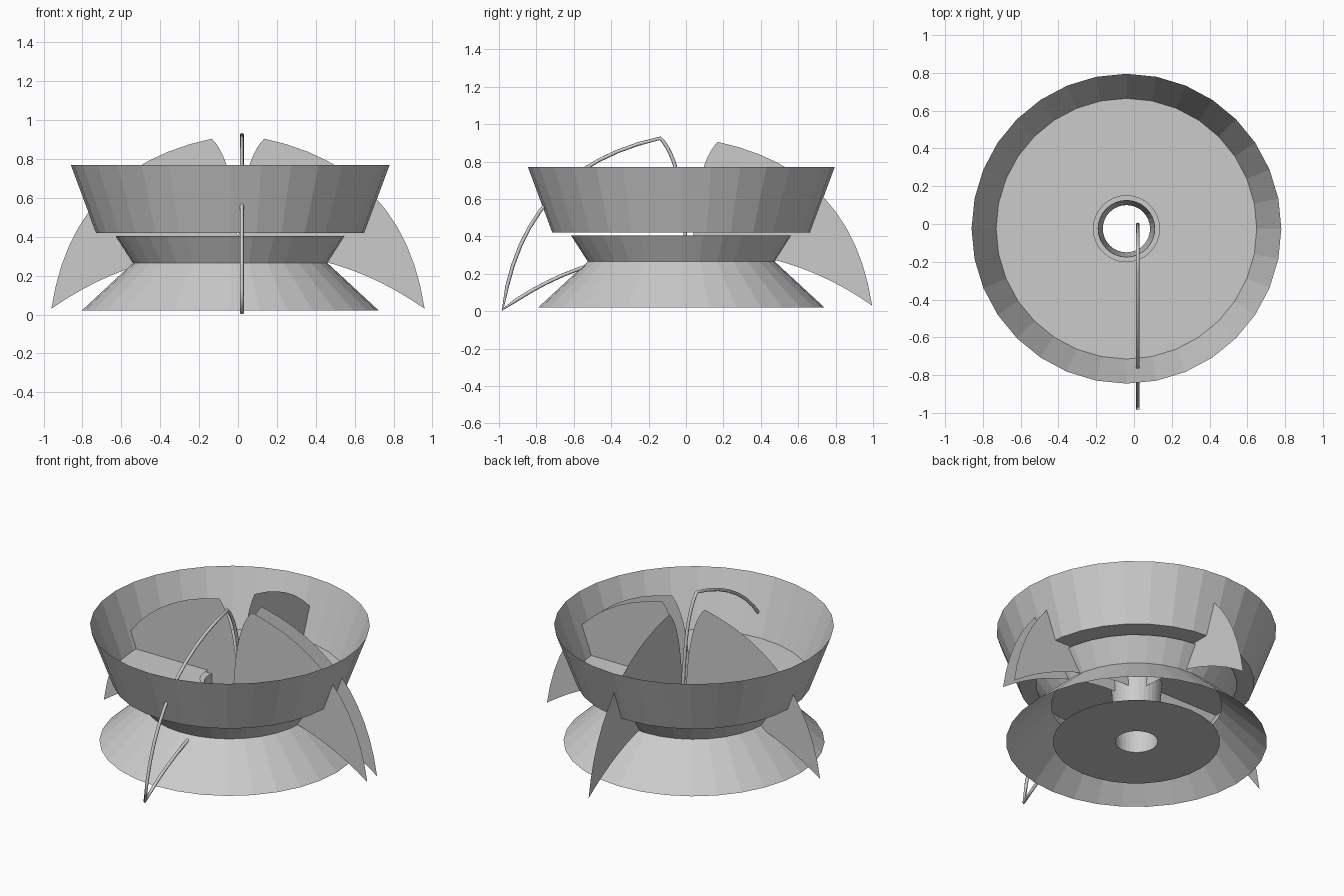
import bpy
import math
from mathutils import Vector

cube = bpy.data.objects.get("Cube")
if cube:
    bpy.data.objects.remove(cube, do_unlink=True)

grey = bpy.data.materials.new("light_grey")
grey.use_nodes = True
grey.diffuse_color = (0.6, 0.6, 0.6, 1)
grey.node_tree.nodes["Principled BSDF"].inputs["Base Color"].default_value = (0.6, 0.6, 0.6, 1)

SIDES = 32
CENTRE = (-0.04, -0.025, 0)


def add_mesh(name, verts, faces, location=(0, 0, 0)):
    mesh = bpy.data.meshes.new(name)
    mesh.from_pydata(verts, [], faces)
    mesh.materials.append(grey)
    obj = bpy.data.objects.new(name, mesh)
    obj.location = location
    bpy.context.collection.objects.link(obj)
    return obj


def lathe(name, profile):
    """Spin an open (radius, height) profile into a flat-faced thin shell."""
    verts = []
    for r, z in profile:
        for i in range(SIDES):
            a = math.tau * i / SIDES
            verts.append((r * math.sin(a), r * math.cos(a), z))
    faces = []
    for k in range(len(profile) - 1):
        for i in range(SIDES):
            j = (i + 1) % SIDES
            a, b = k * SIDES, (k + 1) * SIDES
            faces.append((a + j, a + i, b + i, b + j))
    return add_mesh(name, verts, faces, CENTRE)


def arc(start, middle, end, steps=12):
    """Parabolic arc through three points, leaving off the end point."""
    a, m, b = Vector(start), Vector(middle), Vector(end)
    c = 2 * m - (a + b) / 2
    points = []
    for i in range(steps):
        t = i / steps
        points.append(a * (1 - t) ** 2 + c * 2 * t * (1 - t) + b * t * t)
    return points


# Bowl with a flat floor and a round opening
lathe("upper_bowl", [(0.175, 0.42), (0.69, 0.42), (0.82, 0.77)])

# Waisted base, open underneath
lathe("waisted_base", [(0.765, 0.02), (0.50, 0.265), (0.59, 0.405), (0.15, 0.405)])

# Central tube standing on its bottom plate
lathe("bottom_plate", [(0.125, 0.02), (0.49, 0.02)])
lathe("centre_tube", [(0.125, 0.02), (0.15, 0.405)])

# Fin outline as (reach, height): outer edge, lower edge, inner edge
PEAK, TIP, ROOT = (0.135, 0.905), (0.96, 0.03), (0.0, 0.32)
outline = (arc(PEAK, (0.70, 0.61), TIP)
           + arc(TIP, (0.50, 0.257), ROOT)
           + arc(ROOT, (0.04, 0.70), PEAK))


def fin(name, direction, offset):
    """Flat fin reaching out along a horizontal direction."""
    dx, dy = direction
    verts = [(p.x * dx, p.x * dy, p.y) for p in outline]
    return add_mesh(name, verts, [tuple(range(len(verts)))], offset)


fin("left_fin_front", (1, 0), (0, -0.05, 0))
fin("left_fin_back", (1, 0), (0, 0.05, 0))
fin("right_fin", (-1, 0), (0, 0, 0))
fin("back_fin", (0, 1), (0, 0.035, 0))

# Front fin is only a round wire frame
curve = bpy.data.curves.new("front_fin_frame", "CURVE")
curve.dimensions = "3D"
curve.bevel_depth = 0.01
curve.bevel_resolution = 2
spline = curve.splines.new("POLY")
spline.points.add(len(outline) - 1)
for point, p in zip(spline.points, outline):
    point.co = (0.02, -1.02 * p.x, 0.01 + (p.y - 0.03) * 1.045, 1)
spline.use_cyclic_u = True
curve.materials.append(grey)
frame = bpy.data.objects.new("front_fin_frame", curve)
bpy.context.collection.objects.link(frame)
